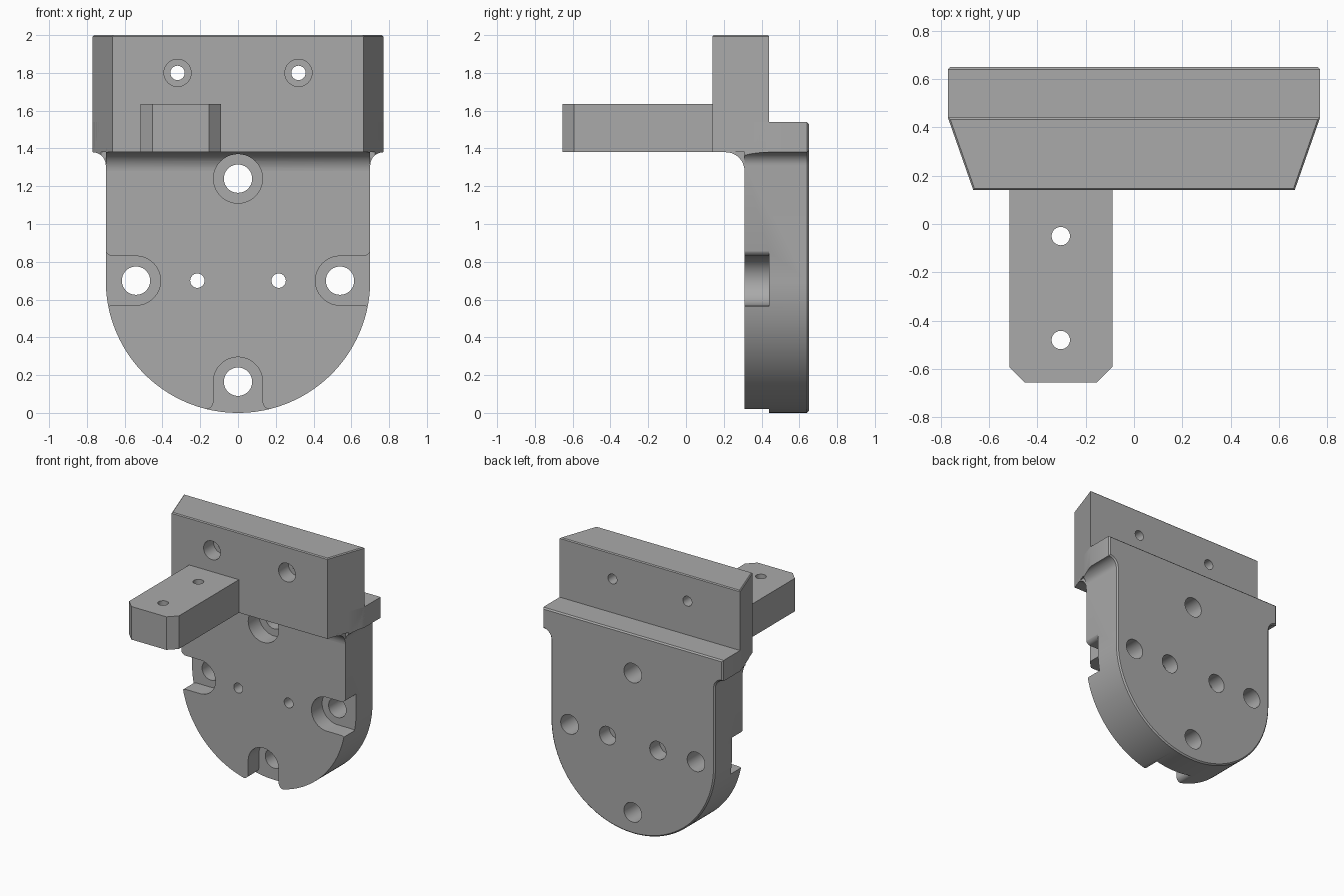
import bpy, bmesh
from math import cos, sin, pi, radians

if "Cube" in bpy.data.objects:
    bpy.data.objects.remove(bpy.data.objects["Cube"], do_unlink=True)

grey = bpy.data.materials.new("mid_grey")
grey.use_nodes = True
colour = (0.4, 0.4, 0.4, 1)
grey.diffuse_color = colour
grey.node_tree.nodes["Principled BSDF"].inputs["Base Color"].default_value = colour


def arc(cx, cy, r, start, end, n=16):
    """Points along an arc, angles in degrees."""
    angles = [radians(start + (end - start) * i / n) for i in range(n + 1)]
    return [(cx + r * cos(a), cy + r * sin(a)) for a in angles]


def mirrored(half):
    """Close a right-hand outline with its mirror image in the first axis."""
    return half + [(-x, z) for x, z in reversed(half) if abs(x) > 1e-5]


def prism(name, outline, axis, lo, hi, chamfer=0):
    """Extrude an outline along an axis; optionally chamfer the rim at hi."""
    place = {"x": lambda u, v, w: (w, u, v),
             "y": lambda u, v, w: (u, w, v),
             "z": lambda u, v, w: (u, v, w)}[axis]
    bm = bmesh.new()
    ends = [[bm.verts.new(place(u, v, w)) for u, v in outline] for w in (lo, hi)]
    n = len(outline)
    bm.faces.new(ends[0])
    cap = bm.faces.new(ends[1])
    for i in range(n):
        j = (i + 1) % n
        bm.faces.new((ends[0][i], ends[0][j], ends[1][j], ends[1][i]))
    bmesh.ops.recalc_face_normals(bm, faces=bm.faces)
    if chamfer:
        bmesh.ops.bevel(bm, geom=list(cap.edges), offset=chamfer, segments=1,
                        affect="EDGES", profile=0.5)
    mesh = bpy.data.meshes.new(name)
    bm.to_mesh(mesh)
    bm.free()
    obj = bpy.data.objects.new(name, mesh)
    bpy.context.collection.objects.link(obj)
    mesh.materials.append(grey)
    return obj


def hole(x, y, r, axis, lo, hi):
    return prism("hole_cutter", arc(x, y, r, 0, 360, 40)[:-1], axis, lo, hi)


def carve(obj, cutters, operation="DIFFERENCE"):
    bpy.context.view_layer.objects.active = obj
    for cutter in cutters:
        cutter.hide_render = True
        mod = obj.modifiers.new("carve", "BOOLEAN")
        mod.operation, mod.solver, mod.object = operation, "EXACT", cutter
        bpy.ops.object.modifier_apply(modifier=mod.name)
        bpy.data.objects.remove(cutter, do_unlink=True)


def finish(obj):
    for face in obj.data.polygons:
        face.use_smooth = True
    obj.data.set_sharp_from_angle(angle=radians(28))


FRONT, SEAT, BACK = 0.31, 0.44, 0.65     # depths of plate face, bore floor, rear
SIDE, WIDE, NARROW = 0.70, 0.77, 0.665   # half widths
UNDER = 1.38                             # underside of the block


def taper_envelope():
    return prism("taper_cutter", mirrored([(NARROW, 0.14), (WIDE, SEAT),
                                           (0.9, SEAT), (0.9, 0.8)]), "z", -0.2, 1.8)


def slot(x, z, direction, straight):
    """Counterbore slot, open to the rim with rounded lips."""
    r, lip = 0.13, 0.04
    half = arc(0, 0, r, 180, 90, 20) + arc(straight, r + lip, lip, 270, 360, 8)
    half += [(straight + 0.2, r + lip)]
    outline = half + [(u, -v) for u, v in reversed(half[1:])]
    c, s = direction
    return prism("slot_cutter", [(x + u * c - v * s, z + u * s + v * c)
                                 for u, v in outline], "y", 0.1, SEAT)


# Round-bottomed plate with rear ledge and side fillets
rim = [(WIDE, 1.54)] + arc(WIDE, UNDER - 0.07, 0.07, 90, 180, 10)
rim += arc(0, 0.70, SIDE, 0, -90, 48)
plate = prism("mounting_plate", mirrored(rim), "y", FRONT, BACK, 0.01)
carve(plate, [taper_envelope()], "INTERSECT")
bolts = [(0, 1.24), (0.54, 0.70), (-0.54, 0.70), (0, 0.165)]
carve(plate, [hole(x, z, 0.075, "y", 0.1, 0.8) for x, z in bolts])
carve(plate, [hole(0, 1.24, 0.13, "y", 0.1, SEAT),
              slot(0.54, 0.70, (1, 0), 0.123),
              slot(-0.54, 0.70, (-1, 0), 0.123),
              slot(0, 0.165, (0, -1), 0.105)])
for x in (-0.215, 0.215):
    carve(plate, [hole(x, 0.70, 0.038, "y", 0.1, 0.8),
                  hole(x, 0.70, 0.07, "y", 0.53, 0.8)])
finish(plate)

# Curved web between plate face and block underside
web = prism("front_fillet", arc(FRONT - 0.1, UNDER - 0.1, 0.1, 90, 0, 14)
            + [(FRONT + 0.02, UNDER - 0.1), (FRONT + 0.02, UNDER + 0.02),
               (FRONT - 0.1, UNDER + 0.02)], "x", -SIDE, SIDE)
carve(web, [taper_envelope()], "INTERSECT")
carve(web, [hole(0, 1.24, 0.13, "y", 0.1, SEAT)])
finish(web)

# Tapered upper block with two counterbored holes
block = prism("upper_block", mirrored([(NARROW, 0.14), (WIDE, SEAT)]),
              "z", UNDER, 2.0, 0.007)
for x in (-0.32, 0.32):
    carve(block, [hole(x, 1.80, 0.038, "y", 0, 0.6),
                  hole(x, 1.80, 0.072, "y", 0, 0.26)])
finish(block)

# Forward arm with clipped corners and two vertical holes
left, right, tip, clip = -0.515, -0.09, -0.655, 0.063
arm = prism("forward_arm", [(left, 0.15), (left, tip + clip), (left + clip, tip),
                            (right - clip, tip), (right, tip + clip), (right, 0.15)],
            "z", UNDER, 1.635)
carve(arm, [hole(-0.303, y, 0.038, "z", 1.2, 1.8) for y in (-0.05, -0.48)])
finish(arm)
